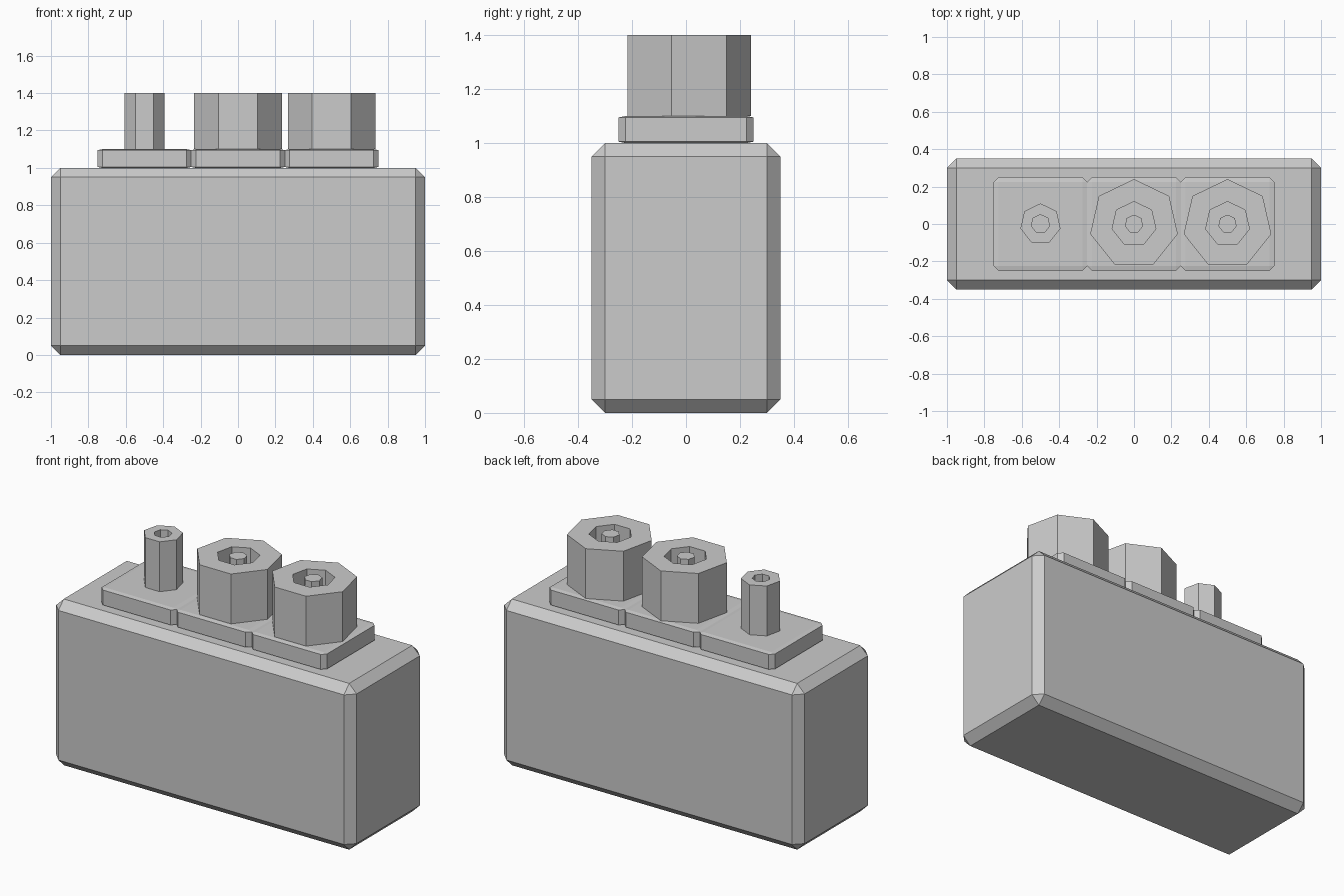
import bpy, bmesh, math
from mathutils import Matrix

if "Cube" in bpy.data.objects:
    bpy.data.objects.remove(bpy.data.objects["Cube"], do_unlink=True)

grey = bpy.data.materials.new("plain_grey")
grey.use_nodes = True
grey.diffuse_color = (0.6, 0.6, 0.6, 1)
bsdf = next(n for n in grey.node_tree.nodes if n.type == 'BSDF_PRINCIPLED')
bsdf.inputs["Base Color"].default_value = grey.diffuse_color


def finish(name, bm, location):
    bmesh.ops.recalc_face_normals(bm, faces=bm.faces)
    mesh = bpy.data.meshes.new(name)
    bm.to_mesh(mesh)
    bm.free()
    mesh.materials.append(grey)
    obj = bpy.data.objects.new(name, mesh)
    obj.location = location
    bpy.context.collection.objects.link(obj)
    return obj


def chamfered_block(name, location, size, chamfer, stretch=(1, 1, 1)):
    """Box with flat chamfers, optionally stretched after chamfering."""
    bm = bmesh.new()
    bmesh.ops.create_cube(bm, size=1, matrix=Matrix.Diagonal((*size, 1)))
    bmesh.ops.bevel(bm, geom=bm.edges[:], offset=chamfer, segments=1,
                    affect='EDGES', profile=0.5)
    bmesh.ops.scale(bm, vec=stretch, verts=bm.verts)
    return finish(name, bm, location)


def turned_post(name, location, profile, sides=7):
    """Sweep (radius, height) points round the axis and cap both ends."""
    bm = bmesh.new()
    rings = []
    for radius, height in profile:
        angles = [math.pi / 2 + math.tau * i / sides for i in range(sides)]
        rings.append([bm.verts.new((radius * math.cos(a), radius * math.sin(a), height))
                      for a in angles])
    for low, high in zip(rings, rings[1:]):
        for i in range(sides):
            j = (i + 1) % sides
            bm.faces.new((low[i], low[j], high[j], high[i]))
    bm.faces.new(rings[0][::-1])
    bm.faces.new(rings[-1])
    return finish(name, bm, location)


# Main body
chamfered_block("body", (0, 0, 0.5), (2, 0.7, 1), 0.05)

# Row of three thin base plates
for side, x in (("right", -0.5), ("middle", 0), ("left", 0.5)):
    chamfered_block(side + "_plate", (x, 0, 1.05), (1, 1, 1), 0.05, (0.5, 0.5, 0.1))

# Narrow post with a bored hole
TOP, FLOOR = 0.3, 0.2
turned_post("right_narrow_post", (-0.5, 0, 1.1),
            [(0.11, 0), (0.11, TOP), (0.05, TOP), (0.05, FLOOR)])

# Two wide sockets, each with a pin standing in its recess
for side, x in (("middle", 0), ("left", 0.5)):
    turned_post(side + "_socket", (x, 0, 1.1),
                [(0.24, 0), (0.24, TOP), (0.12, TOP), (0.12, FLOOR),
                 (0.05, FLOOR), (0.05, TOP)])
